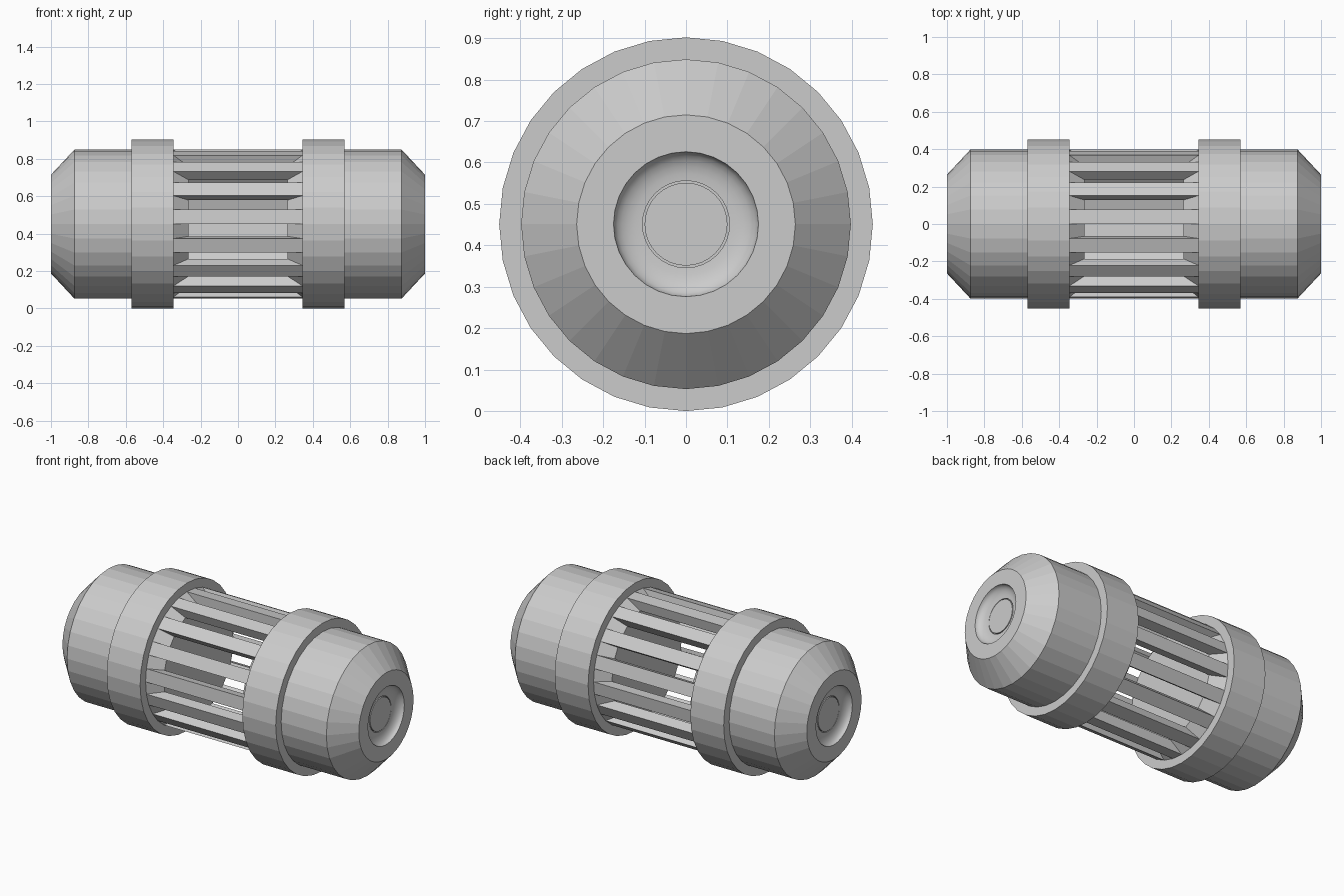
import bpy, bmesh
from math import pi, cos, sin

SIDES = 32
STEP = 2 * pi / SIDES
RING_R = 0.451       # flange radius, also the height of the axis
BODY_R = 0.398
INNER_R = 0.335
SLOT_OUT, SLOT_IN = 0.345, 0.265

if "Cube" in bpy.data.objects:
    bpy.data.objects.remove(bpy.data.objects["Cube"], do_unlink=True)

grey = bpy.data.materials.new("light_grey")
grey.use_nodes = True
colour = (0.6, 0.6, 0.6, 1)
grey.diffuse_color = colour
grey.node_tree.nodes["Principled BSDF"].inputs["Base Color"].default_value = colour


def point(x, r, angle):
    return (x, -r * cos(angle), RING_R + r * sin(angle))


def finish(name, bm):
    bmesh.ops.remove_doubles(bm, verts=bm.verts, dist=0.0001)
    bmesh.ops.recalc_face_normals(bm, faces=bm.faces)
    mesh = bpy.data.meshes.new(name)
    bm.to_mesh(mesh)
    bm.free()
    mesh.materials.append(grey)
    obj = bpy.data.objects.new(name, mesh)
    bpy.context.collection.objects.link(obj)
    return obj


def lathe(name, profile, side, closed=False, smooth_spans=()):
    """Turn an (x, radius) profile about the long axis."""
    bm = bmesh.new()
    loops = []
    for x, r in profile:
        if r == 0:
            loops.append([bm.verts.new(point(side * x, 0, 0))] * SIDES)
        else:
            loops.append([bm.verts.new(point(side * x, r, i * STEP)) for i in range(SIDES)])
    count = len(loops) if closed else len(loops) - 1
    for s in range(count):
        a, b = loops[s], loops[(s + 1) % len(loops)]
        for i in range(SIDES):
            j = (i + 1) % SIDES
            corners = list(dict.fromkeys([a[i], a[j], b[j], b[i]]))
            bm.faces.new(corners).smooth = s in smooth_spans
    return finish(name, bm)


# End cap: chamfered drum with a rounded dish and a recessed button
drum = [(SLOT_IN, 0), (SLOT_IN, INNER_R), (SLOT_OUT, BODY_R),
        (0.875, BODY_R), (1.0, 0.264)]
dish = [(0.96 + 0.04 * cos(t * pi / 12), 0.175 - 0.07 * (1 - cos(t * pi / 12)) ** 1.0)
        for t in range(7)]
button = [(0.945, 0.105), (0.945, 0.1), (0.962, 0.1), (0.962, 0)]
dish_spans = range(len(drum), len(drum) + len(dish) - 1)
# Quarter-round section: steep at the rim, level at the button
dish = [(1.0 - 0.04 * sin(t * pi / 12), 0.105 + 0.07 * cos(t * pi / 12)) for t in range(7)]

flange = [(SLOT_OUT, INNER_R + 0.06), (SLOT_OUT, RING_R), (0.57, RING_R), (0.57, INNER_R + 0.06)]

for side, label in ((1, "left"), (-1, "right")):
    lathe(label + "_end_cap", drum + dish + button, side, smooth_spans=dish_spans)
    lathe(label + "_flange", flange, side, closed=True)

# Cage bars: every other facet, with ends sloping into the caps
bm = bmesh.new()
for k in range(0, SIDES, 2):
    quads = []
    for r, half in ((BODY_R, SLOT_OUT), (INNER_R, SLOT_IN)):
        quads.append([bm.verts.new(point(x, r, a * STEP))
                      for x, a in ((-half, k), (half, k), (half, k + 1), (-half, k + 1))])
    outer, inner = quads
    bm.faces.new(outer)
    bm.faces.new(inner[::-1])
    for i in (0, 2):
        j = (i + 1) % 4
        bm.faces.new([outer[i], inner[i], inner[j], outer[j]])
bmesh.ops.recalc_face_normals(bm, faces=bm.faces)
finish("cage_bars", bm)
